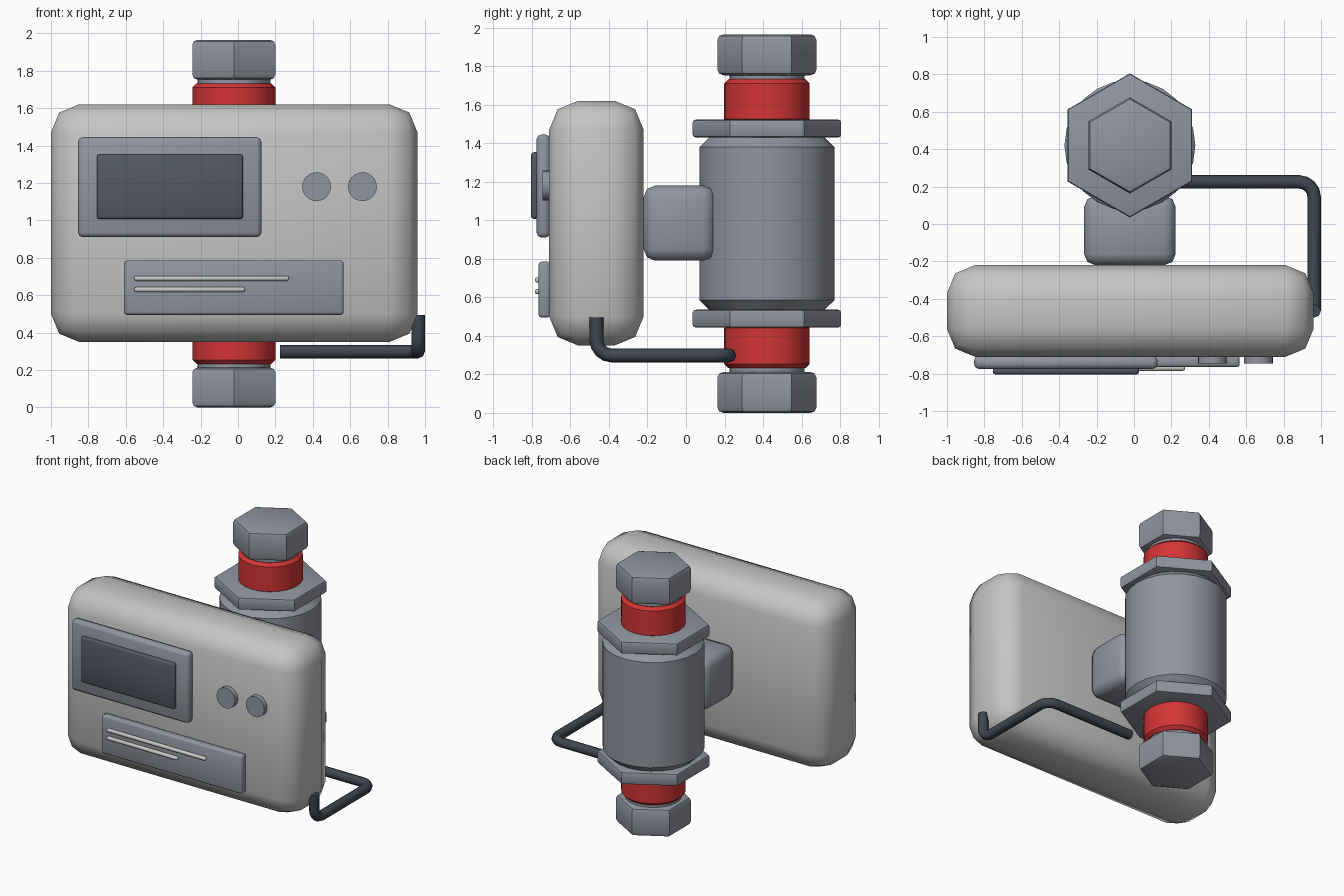
import bpy, bmesh, math
from mathutils import Matrix, Vector

if "Cube" in bpy.data.objects:
    bpy.data.objects.remove(bpy.data.objects["Cube"])


def material(name, rgb):
    m = bpy.data.materials.new(name)
    m.diffuse_color = (*rgb, 1)
    m.use_nodes = True
    m.node_tree.nodes["Principled BSDF"].inputs["Base Color"].default_value = m.diffuse_color
    return m


SHELL = material("light grey shell", (0.56, 0.56, 0.55))
METAL = material("blue grey metal", (0.28, 0.30, 0.35))
SCREEN = material("dark screen", (0.085, 0.10, 0.13))
RED = material("red collar", (0.65, 0.035, 0.035))
CABLE = material("dark cable", (0.05, 0.063, 0.08))
AX, AY = -0.022, 0.42          # axis of the vertical pipe assembly


def finish(bm, name, mat, angle):
    bmesh.ops.recalc_face_normals(bm, faces=bm.faces)
    me = bpy.data.meshes.new(name)
    bm.to_mesh(me)
    bm.free()
    me.materials.append(mat)
    me.shade_smooth()
    me.set_sharp_from_angle(angle=math.radians(angle))
    ob = bpy.data.objects.new(name, me)
    bpy.context.collection.objects.link(ob)
    return ob


def box(name, mat, x, y, z, bevel, segs=2, angle=50):
    """Rounded box from (min, max) ranges."""
    bm = bmesh.new()
    bmesh.ops.create_cube(bm, size=1)
    for v in bm.verts:
        for i, (lo, hi) in enumerate((x, y, z)):
            v.co[i] = lo if v.co[i] < 0 else hi
    bmesh.ops.bevel(bm, geom=bm.edges[:], offset=bevel, segments=segs,
                    profile=0.5, affect='EDGES', clamp_overlap=True)
    return finish(bm, name, mat, angle)


def prism(name, mat, r, z, sides, bevel=0, segs=1, matrix=None, angle=35):
    """Upright prism with a corner towards +y and bevelled rims."""
    bm = bmesh.new()
    ring = [bm.verts.new((r * math.sin(math.tau * i / sides),
                          r * math.cos(math.tau * i / sides), z[0]))
            for i in range(sides)]
    base = bm.faces.new(ring)
    top = bmesh.ops.extrude_face_region(bm, geom=[base], use_keep_orig=True)
    for v in top["geom"]:
        if isinstance(v, bmesh.types.BMVert):
            v.co.z = z[1]
    if bevel:
        rims = [e for e in bm.edges
                if abs(e.verts[0].co.z - e.verts[1].co.z) < 1e-5]
        bmesh.ops.bevel(bm, geom=rims, offset=bevel, segments=segs,
                        profile=0.5, affect='EDGES', clamp_overlap=True)
    bm.transform(matrix or Matrix.Translation((AX, AY, 0)))
    return finish(bm, name, mat, angle)


# Display housing and its front details
box("housing", SHELL, (-1, 0.96), (-0.71, -0.22), (0.35, 1.62), 0.15)
box("screen_bezel", METAL, (-0.855, 0.125), (-0.775, -0.705), (0.91, 1.445), 0.025)
box("screen", SCREEN, (-0.755, 0.027), (-0.805, -0.765), (1.007, 1.353), 0.015)
box("label_plate", METAL, (-0.61, 0.565), (-0.765, -0.705), (0.495, 0.785), 0.015)
for i, (z, x1) in enumerate(((0.69, 0.272), (0.63, 0.037))):
    box(f"label_line_{i + 1}", SHELL, (-0.555, x1), (-0.785, -0.755),
        (z - 0.013, z + 0.013), 0.01)
for i, x in enumerate((0.42, 0.665)):
    m = Matrix.Translation((x, 0, 1.18)) @ Matrix.Rotation(math.pi / 2, 4, 'X')
    prism(f"button_{i + 1}", METAL, 0.077, (0.69, 0.746), 24, matrix=m)

# Bracket joining the housing to the pipe body
box("bracket", METAL, (-0.267, 0.223), (-0.22, 0.15), (0.79, 1.18), 0.06)

# Pipe body
prism("pipe_body", METAL, 0.35, (0.53, 1.435), 24, 0.055)

# Fittings, mirrored top and bottom about the body's middle
MID = 0.9825
for side, s in (("upper", 1), ("lower", -1)):
    def span(a, b):
        return tuple(sorted((MID + s * a, MID + s * b)))
    prism(f"{side}_flange", METAL, 0.385, span(0.447, 0.54), 6, 0.014, 2)
    prism(f"{side}_collar", RED, 0.222, span(0.52, 0.75), 24, 0.022)
    prism(f"{side}_neck", METAL, 0.195, span(0.72, 0.79), 24)
    prism(f"{side}_nut", METAL, 0.257, span(0.77, 0.9825), 6, 0.028, 2)

# Cable, a swept path with rounded corners
corners = [Vector(p) for p in ((0.225, 0.225, 0.298), (0.963, 0.225, 0.298),
                               (0.963, -0.465, 0.298), (0.963, -0.465, 0.495))]
path = [corners[0]]
for a, b, c in zip(corners, corners[1:], corners[2:]):
    u, w, r = (a - b).normalized(), (c - b).normalized(), 0.08
    for k in range(5):
        t = math.pi / 2 * k / 4
        path.append(b + r * (u * (1 - math.sin(t)) + w * (1 - math.cos(t))))
path.append(corners[-1])
curve = bpy.data.curves.new("cable", 'CURVE')
curve.dimensions = '3D'
curve.bevel_depth = 0.036
curve.bevel_resolution = 2
curve.use_fill_caps = True
spline = curve.splines.new('POLY')
spline.points.add(len(path) - 1)
for p, co in zip(spline.points, path):
    p.co = (*co, 1)
curve.materials.append(CABLE)
cable = bpy.data.objects.new("cable", curve)
bpy.context.collection.objects.link(cable)
